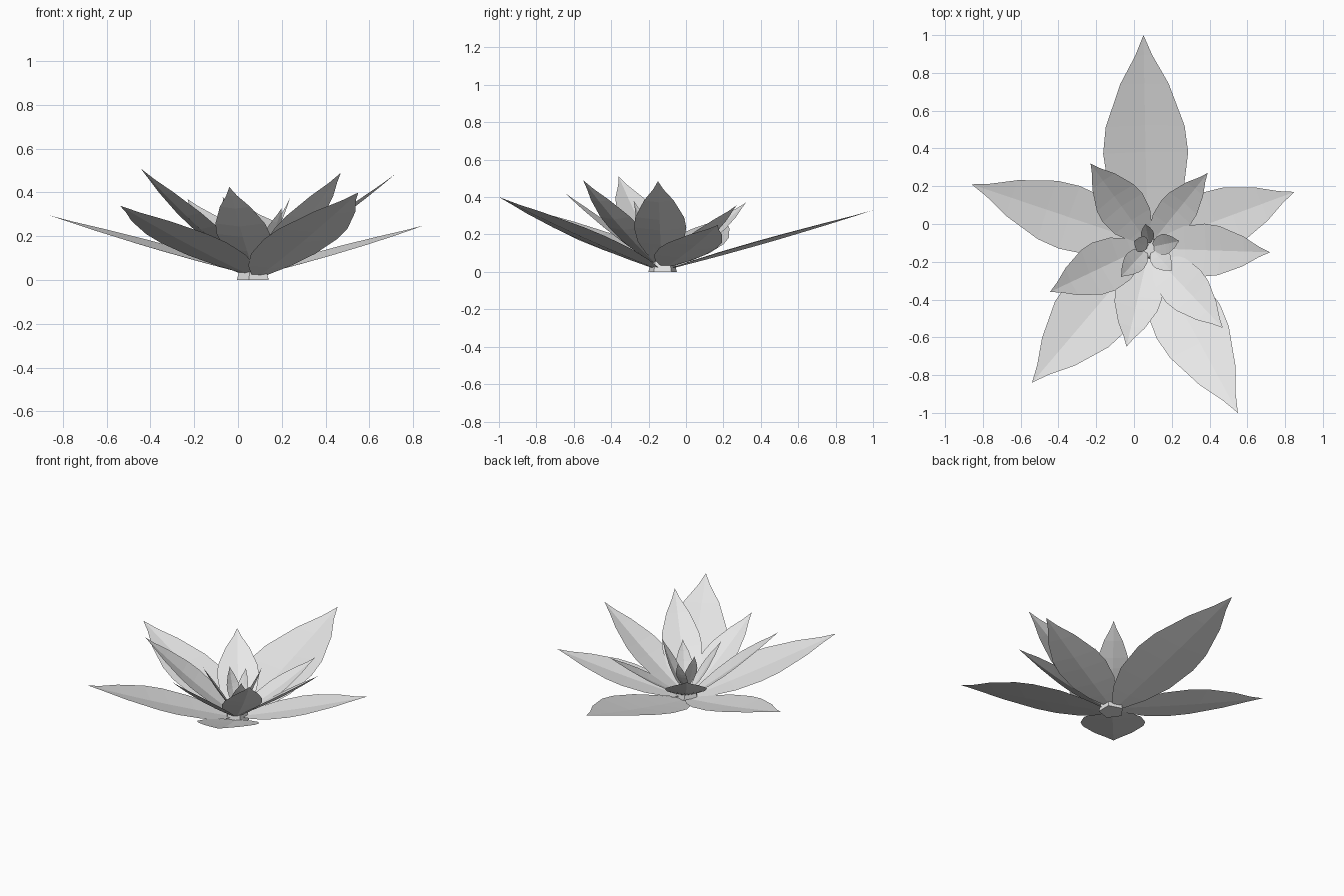
import bpy
import bmesh
from mathutils import Vector

cube = bpy.data.objects.get("Cube")
if cube:
    bpy.data.objects.remove(cube, do_unlink=True)

grey = bpy.data.materials.new("pale_grey")
grey.use_nodes = True
COLOUR = (0.8, 0.8, 0.8, 1)
grey.diffuse_color = COLOUR
grey.node_tree.nodes["Principled BSDF"].inputs["Base Color"].default_value = COLOUR

# Petal outline: (fraction of length, fraction of half width)
OUTLINE = [(0, .22), (.1, .58), (.24, .88), (.42, 1), (.55, .93), (.76, .57), (.9, .2)]


def finish(name, bm):
    mesh = bpy.data.meshes.new(name)
    bm.to_mesh(mesh)
    bm.free()
    mesh.materials.append(grey)
    obj = bpy.data.objects.new(name, mesh)
    bpy.context.collection.objects.link(obj)
    return obj


def petal(name, base, tip, half, cup=0.1, sag=0.0):
    """Pointed, lightly folded leaf blade running from base to tip."""
    base, tip = Vector(base), Vector(tip)
    axis = tip - base
    side = axis.cross(Vector((0, 0, 1))).normalized()
    up = side.cross(axis).normalized()
    bm = bmesh.new()
    rows = []
    for t, w in OUTLINE:
        mid = base + axis * t - up * (sag * 4 * t * (1 - t))
        edge = up * (half * w * cup)
        rows.append([bm.verts.new(mid + side * (half * w * s) + edge * abs(s))
                     for s in (-1, 0, 1)])
    end = bm.verts.new(tip)
    for a, b in zip(rows, rows[1:]):
        for i in (0, 1):
            bm.faces.new((a[i], b[i], b[i + 1], a[i + 1]))
    for i in (0, 1):
        bm.faces.new((rows[-1][i], end, rows[-1][i + 1]))
    return finish(name, bm)


# Low, wide outer petals
OUTER = [
    ("back", (.07, -.07, .02), (.05, 1, .33), .225),
    ("right", (.12, -.1, .03), (.85, .17, .25), .165),
    ("left", (.03, -.09, .03), (-.86, .21, .295), .175),
    ("front_left", (.04, -.16, .03), (-.54, -.84, .34), .2),
    ("front_right", (.1, -.17, .02), (.55, -1, .4), .19),
]
for name, base, tip, half in OUTER:
    petal("outer_petal_" + name, base, tip, half, .1, .01)

# Steeper middle petals
MIDDLE = [
    ("right", (.12, -.13, .05), (.72, -.15, .485), .14),
    ("back_right", (.1, -.09, .05), (.39, .27, .355), .1),
    ("back_left", (.06, -.08, .05), (-.23, .32, .37), .13),
    ("left", (.04, -.13, .05), (-.445, -.36, .51), .14),
    ("front", (.07, -.18, .05), (-.04, -.65, .425), .125),
    ("front_right", (.11, -.17, .05), (.47, -.55, .49), .125),
]
for name, base, tip, half in MIDDLE:
    petal("middle_petal_" + name, base, tip, half, .15, .015)

# Upright inner petals and the central bud
INNER = [
    ("right", (.1, -.12, .07), (.24, -.09, .38), .055),
    ("front_right", (.1, -.14, .07), (.2, -.25, .33), .055),
    ("front_left", (.06, -.14, .07), (-.07, -.28, .38), .06),
    ("bud_left", (.07, -.12, .1), (.0, -.09, .33), .045),
    ("bud_back", (.08, -.1, .1), (.06, 0, .3), .035),
]
for name, base, tip, half in INNER:
    petal("inner_petal_" + name, base, tip, half, .2, .01)

# Short faceted stem
bm = bmesh.new()
bmesh.ops.create_cone(bm, cap_ends=True, segments=5, radius1=.08, radius2=.06, depth=.08)
stem = finish("stem", bm)
stem.location = (.075, -.125, .04)
stem.rotation_euler.z = .31
